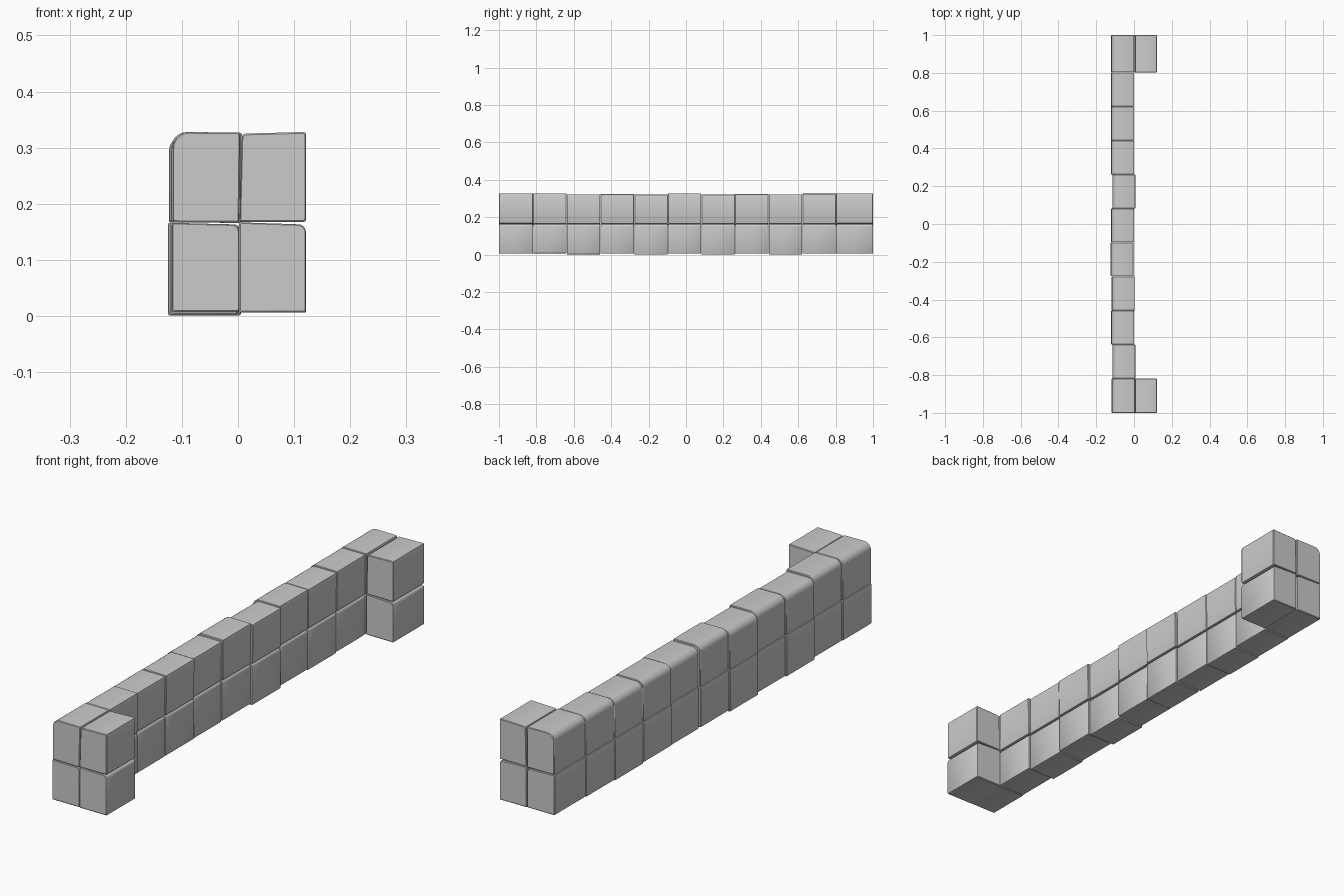
import bpy, bmesh, math
from mathutils import Vector

if "Cube" in bpy.data.objects:
    bpy.data.objects.remove(bpy.data.objects["Cube"])


def rounded(corners):
    # corners: (x, z, radius) going counter-clockwise seen from the front
    out = []
    n = len(corners)
    for i, (x, z, r) in enumerate(corners):
        p = Vector((x, z))
        a = (Vector(corners[i - 1][:2]) - p).normalized()
        b = (Vector(corners[(i + 1) % n][:2]) - p).normalized()
        steps = 6 if r > 0.008 else 2
        s, e = p + a * r, p + b * r
        c = p + (a + b) * r
        for k in range(steps + 1):
            t = k / steps * math.pi / 2
            out.append(c + (s - c) * math.cos(t) + (e - c) * math.sin(t))
    return out


def block(name, corners, y0, y1):
    # Extrude a softened stone profile along y, with small end chamfers
    prof = rounded(corners)
    mid = sum(prof, Vector((0, 0))) / len(prof)
    bm = bmesh.new()
    rings = []
    c = 0.0025
    for y, s in ((y0, 0.97), (y0 + c, 1), (y1 - c, 1), (y1, 0.97)):
        rings.append([bm.verts.new((q.x, y, q.y))
                      for q in (mid + (p - mid) * s for p in prof)])
    n = len(prof)
    for lo, hi in zip(rings, rings[1:]):
        for i in range(n):
            j = (i + 1) % n
            bm.faces.new((lo[i], lo[j], hi[j], hi[i]))
    bm.faces.new(rings[0])
    bm.faces.new(rings[-1])
    bmesh.ops.recalc_face_normals(bm, faces=bm.faces[:])
    me = bpy.data.meshes.new(name)
    bm.to_mesh(me)
    bm.free()
    ob = bpy.data.objects.new(name, me)
    bpy.context.collection.objects.link(ob)
    bpy.context.view_layer.objects.active = ob
    ob.select_set(True)
    bpy.ops.object.shade_smooth_by_angle(angle=math.radians(30))
    ob.select_set(False)


# Joints along the wall, and the slight unevenness of each block
joints = [-1, -.818, -.638, -.458, -.277, -.097, .082, .262, .442, .622, .803, 1]
x_shift = [.003, .006, 0, .003, -.004, 0, .006, -.001, -.001, -.001, 0]
bottoms = [.007, .007, .002, .005, .001, .006, .001, .005, .001, .005, .007]
tops = [.328, .328, .323, .325, .322, .328, .322, .325, .323, .326, .328]

for i in range(11):
    y0, y1 = joints[i] + (.0005 if i else 0), joints[i + 1] - (.0005 if i < 10 else 0)
    dx, b, t = x_shift[i], bottoms[i], tops[i]
    x0, x1 = -.119 + dx, -.001 + dx
    # Lower course of the wall: inner top edge softened
    block(f"lower_block_{i}", [(x0 - .002, b, .003), (x1, b, .003),
                               (x1, .163, .012), (x0 - .002, .166, .003)], y0, y1)
    # Upper course: outer top edge strongly rounded
    block(f"upper_block_{i}", [(x0, .167, .002), (x1, .166, .002),
                               (x1 + .002, t - .001, .004), (x0, t, .028)], y0, y1)

# Return blocks at both ends
for side, y0, y1 in (("front", -1, -.818), ("back", .803, 1)):
    block(f"{side}_return_lower", [(.002, .006, .002), (.121, .006, .002),
                                   (.121, .163, .013), (.002, .167, .003)], y0, y1)
    block(f"{side}_return_upper", [(.003, .168, .002), (.121, .168, .003),
                                   (.121, .328, .004), (.007, .325, .006)], y0, y1)
